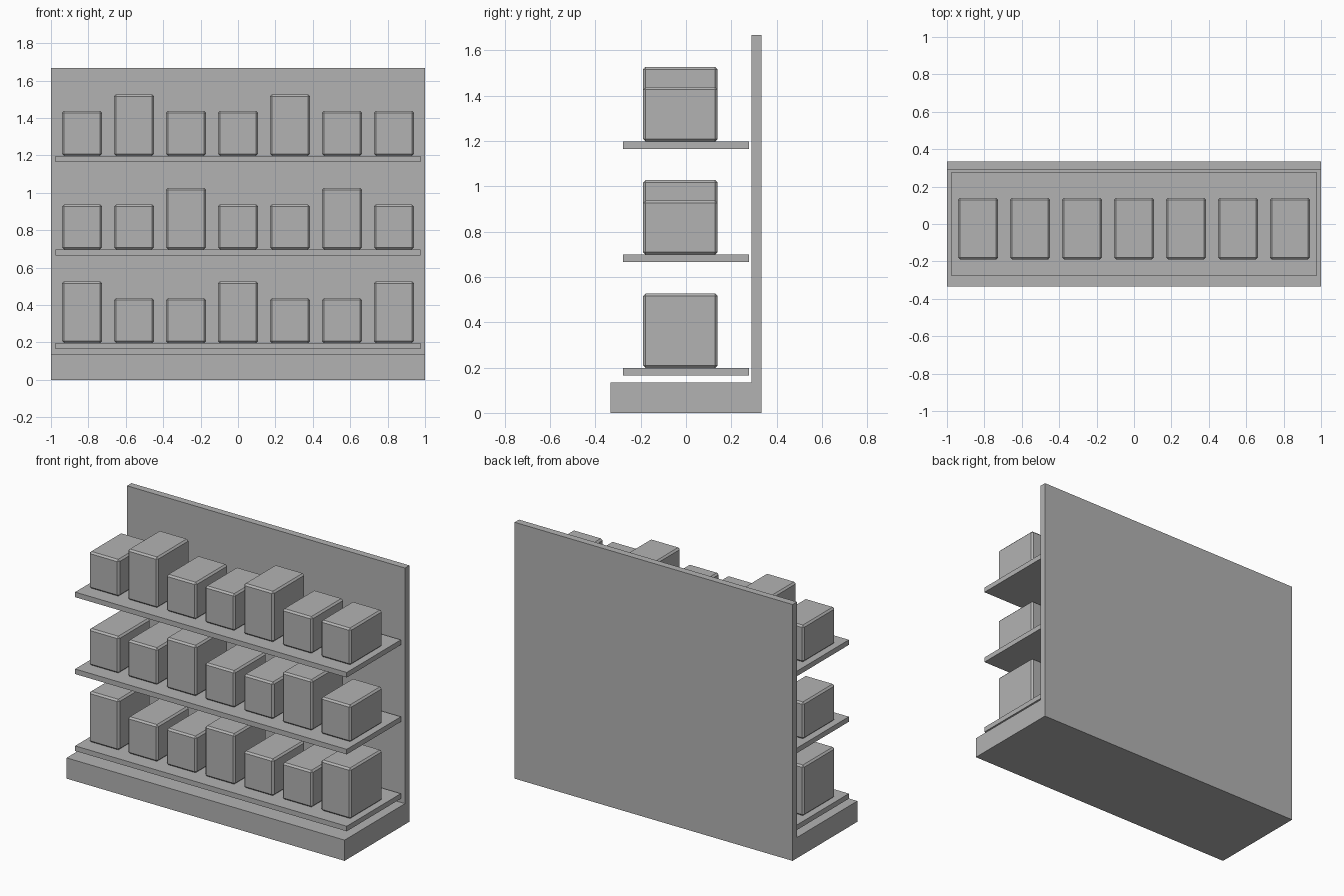
import bpy
import bmesh
from mathutils import Matrix, Vector

if "Cube" in bpy.data.objects:
    bpy.data.objects.remove(bpy.data.objects["Cube"])

grey = bpy.data.materials.new("plain grey")
grey.use_nodes = True
colour = (0.45, 0.45, 0.45, 1)
grey.diffuse_color = colour
grey.node_tree.nodes["Principled BSDF"].inputs["Base Color"].default_value = colour


def add_object(name, bm):
    bmesh.ops.recalc_face_normals(bm, faces=bm.faces)
    mesh = bpy.data.meshes.new(name)
    bm.to_mesh(mesh)
    bm.free()
    mesh.materials.append(grey)
    obj = bpy.data.objects.new(name, mesh)
    bpy.context.collection.objects.link(obj)
    return obj


def add_box(name, low, high, bevel=0):
    low, high = Vector(low), Vector(high)
    bm = bmesh.new()
    bmesh.ops.create_cube(bm, size=1, matrix=Matrix.Translation((low + high) / 2)
                          @ Matrix.Diagonal((*(high - low), 1)))
    obj = add_box_bevel(add_object(name, bm), bevel)
    return obj


def add_box_bevel(obj, width):
    if width:
        mod = obj.modifiers.new("edge bevel", "BEVEL")
        mod.width = width
        mod.segments = 1
    return obj


# Plinth and back panel, one L-shaped profile swept across the width
profile = [(-0.333, 0), (0.333, 0), (0.333, 1.667), (0.288, 1.667),
           (0.288, 0.135), (-0.333, 0.135)]
bm = bmesh.new()
face = bm.faces.new([bm.verts.new((-1, y, z)) for y, z in profile])
swept = bmesh.ops.extrude_face_region(bm, geom=[face])
bmesh.ops.translate(bm, vec=(2, 0, 0),
                    verts=[v for v in swept["geom"] if isinstance(v, bmesh.types.BMVert)])
add_object("plinth_and_back_panel", bm)

# Shelves, each with a row of goods; every third box is tall
for row in range(3):
    top = 0.198 + 0.5 * row
    add_box(f"shelf_{row + 1}", (-0.977, -0.278, top - 0.033), (0.977, 0.278, top))
    for i in range(7):
        x = (i - 3) * 0.278
        height = 0.329 if (i + row) % 3 == 0 else 0.239
        add_box(f"goods_box_{row + 1}_{i + 1}", (x - 0.108, -0.189, top),
                (x + 0.108, 0.14, top + height), bevel=0.011)
